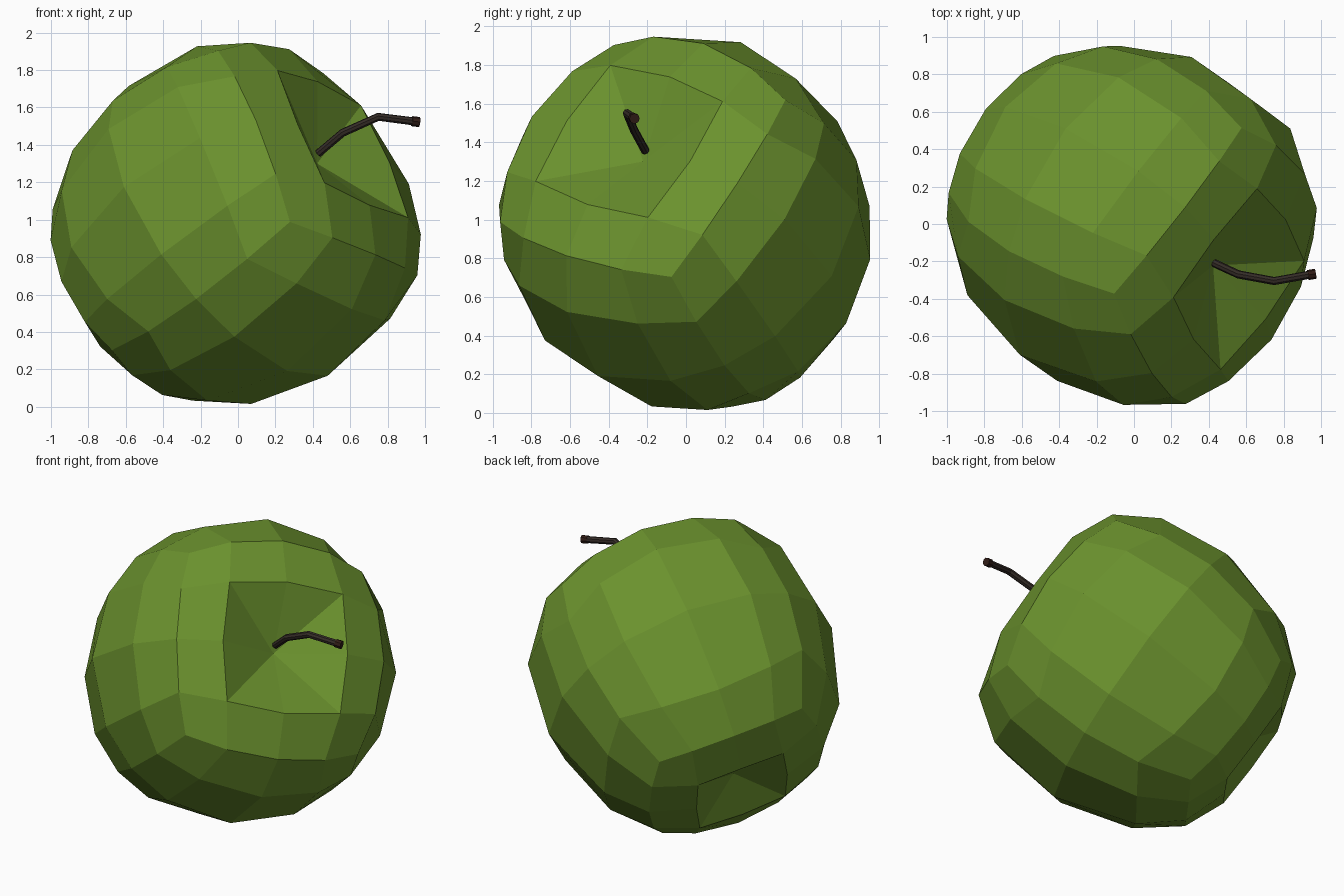
import bpy, bmesh
from mathutils import Vector

if "Cube" in bpy.data.objects:
    bpy.data.objects.remove(bpy.data.objects["Cube"])

CENTRE = Vector((0, 0, 0.98))
R = 0.97
# Tilted apple axes: n points out of the stem dimple
n = Vector((0.735, -0.386, 0.557)).normalized()
u = Vector((0.59, 0.768, -0.247))
u = (u - n * u.dot(n)).normalized()
v = u.cross(n)
if v.z > 0:
    v = -v

# Height on the sphere -> (shift along axis, scale across axis)
SHAPE = [(-0.97, 0.20, 1.0), (-0.868, -0.04, 0.70), (-0.792, -0.11, 0.72),
         (-0.686, -0.13, 0.85), (-0.647, -0.15, 0.85), (-0.56, -0.19, 0.85),
         (-0.36, -0.12, 0.94), (0, -0.07, 0.975), (0.32, -0.03, 1.0),
         (0.40, -0.01, 1.01), (0.56, 0.02, 1.03), (0.686, 0.0, 1.01),
         (0.792, -0.03, 0.955), (0.868, -0.10, 0.96), (0.97, -0.395, 1.0)]


def shape(t):
    t = max(-0.97, min(0.97, t))
    for (a, s0, k0), (b, s1, k1) in zip(SHAPE, SHAPE[1:]):
        if t <= b:
            f = (t - a) / (b - a)
            return s0 + f * (s1 - s0), k0 + f * (k1 - k0)


def material(name, colour):
    m = bpy.data.materials.new(name)
    m.diffuse_color = (*colour, 1)
    m.use_nodes = True
    m.node_tree.nodes["Principled BSDF"].inputs["Base Color"].default_value = m.diffuse_color
    return m


# Apple body: cube with a 4 x 4 grid per side, rounded and reshaped
bm = bmesh.new()
bmesh.ops.create_cube(bm, size=2)
bmesh.ops.subdivide_edges(bm, edges=bm.edges[:], cuts=3, use_grid_fill=True)
for p in bm.verts:
    d = p.co.normalized() * R
    s, k = shape(d.z)
    p.co = CENTRE + (u * d.x + v * d.y) * k + n * (d.z + s)

# Dimples: crease each quad from the pit to its corner
bm.verts.ensure_lookup_table()
for sign, depth in ((1, 0.575), (-1, 0.77)):
    target = CENTRE + n * sign * depth
    pit = min(bm.verts, key=lambda p: (p.co - target).length)
    for f in list(pit.link_faces):
        vs = list(f.verts)
        bmesh.ops.connect_verts(bm, verts=[pit, vs[(vs.index(pit) + 2) % 4]])
bmesh.ops.recalc_face_normals(bm, faces=bm.faces[:])
mesh = bpy.data.meshes.new("apple_body")
bm.to_mesh(mesh)
bm.free()
body = bpy.data.objects.new("apple_body", mesh)
bpy.context.collection.objects.link(body)
mesh.materials.append(material("green_skin", (0.147, 0.287, 0.027)))


def rod(name, points, radius, colour):
    c = bpy.data.curves.new(name, 'CURVE')
    c.dimensions = '3D'
    c.bevel_depth = radius
    c.bevel_resolution = 2
    c.use_fill_caps = True
    s = c.splines.new('POLY')
    s.points.add(len(points) - 1)
    for p, co in zip(s.points, points):
        p.co = (*co, 1)
    s.use_smooth = False
    o = bpy.data.objects.new(name, c)
    bpy.context.collection.objects.link(o)
    c.materials.append(material(name, colour))


# Bent stem and its darker tip
rod("stem", [(0.43, -0.21, 1.355), (0.56, -0.27, 1.465), (0.75, -0.305, 1.55),
             (0.945, -0.27, 1.525)], 0.022, (0.035, 0.025, 0.02))
rod("stem_tip", [(0.93, -0.273, 1.527), (0.97, -0.266, 1.522)], 0.027, (0.03, 0.012, 0.008))
